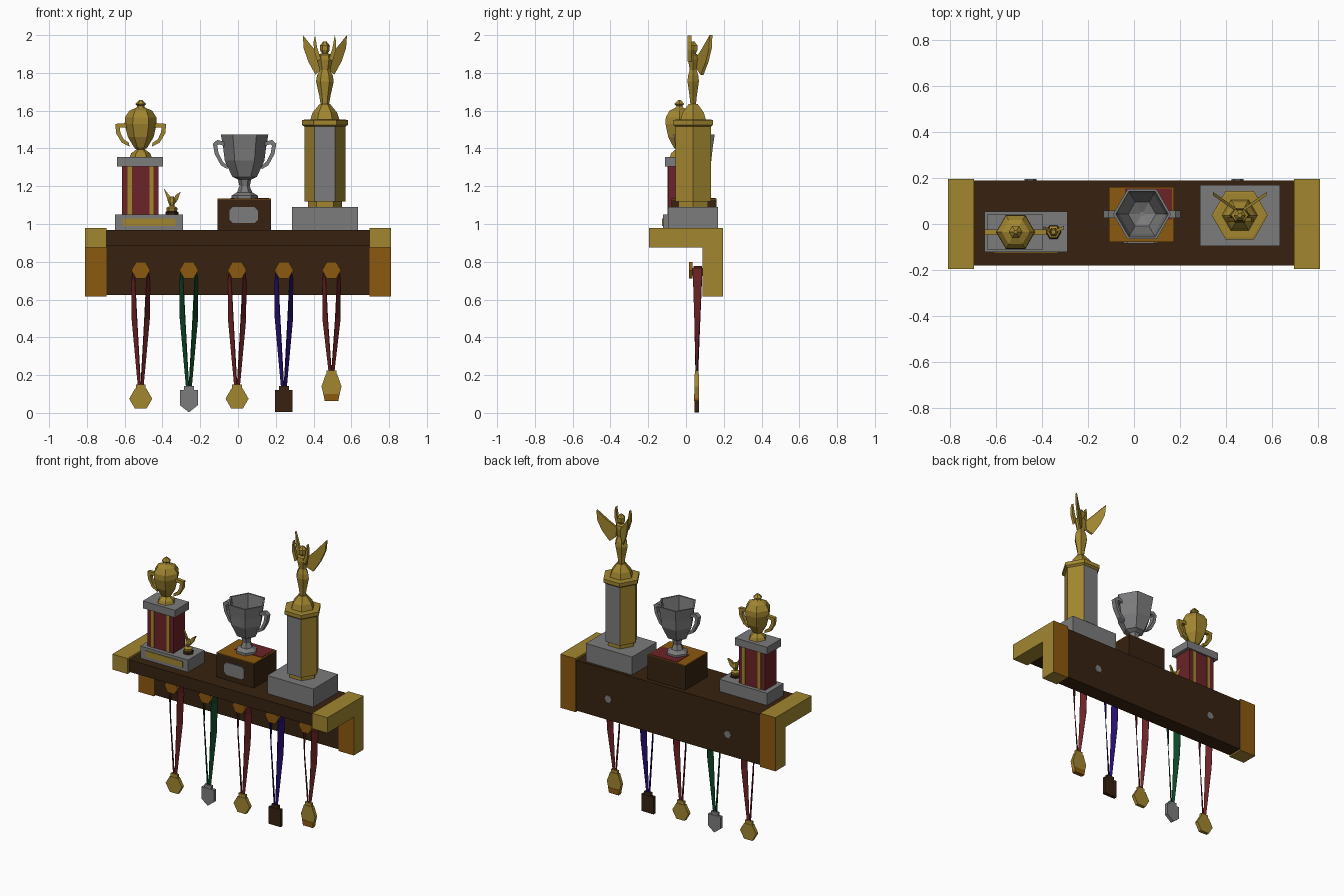
import bpy, bmesh, math
from mathutils import Vector

if "Cube" in bpy.data.objects:
    bpy.data.objects.remove(bpy.data.objects["Cube"])

def mat(name, r, g, b):
    m = bpy.data.materials.new(name)
    m.diffuse_color = (r, g, b, 1)
    m.use_nodes = True
    m.node_tree.nodes["Principled BSDF"].inputs["Base Color"].default_value = m.diffuse_color
    return m

GOLD = mat("gold", .36, .24, .03)
BRONZE = mat("bronze", .26, .10, .005)
WOOD = mat("dark_wood", .038, .016, .005)
SILVER = mat("silver", .20, .20, .205)
RED = mat("red", .15, .017, .02)
GREEN = mat("green", .004, .06, .018)
BLUE = mat("violet", .018, .004, .15)

def finish(name, bm, *mats, recalc=True):
    if recalc:
        bmesh.ops.recalc_face_normals(bm, faces=bm.faces)
    me = bpy.data.meshes.new(name)
    bm.to_mesh(me)
    bm.free()
    for m in mats:
        me.materials.append(m)
    ob = bpy.data.objects.new(name, me)
    bpy.context.collection.objects.link(ob)
    return ob

def prism(name, pts, a, b, m, axis='y', at=(0, 0), shear=0, mats=()):
    """Extrude a 2D outline from a to b along y (outline xz) or x (outline yz).
    shear pushes points back in y with distance from the centre line."""
    bm = bmesh.new()
    rings = []
    for d in (a, b):
        ring = []
        for u, v in pts:
            co = (at[0] + u, d + shear * abs(u), at[1] + v) if axis == 'y' else (d, at[0] + u, at[1] + v)
            ring.append(bm.verts.new(co))
        rings.append(ring)
    n = len(pts)
    bm.faces.new(rings[0])
    bm.faces.new(rings[1][::-1])
    for i in range(n):
        j = (i + 1) % n
        bm.faces.new((rings[0][i], rings[1][i], rings[1][j], rings[0][j]))
    return finish(name, bm, m, *mats)

def box(name, x0, x1, y0, y1, z0, z1, m):
    return prism(name, [(x0, z0), (x1, z0), (x1, z1), (x0, z1)], y0, y1, m)

def lathe(name, prof, x, y, m, n=6, sy=1, mats=()):
    """Faceted turning with closed ends; profile is (radius, z)."""
    bm = bmesh.new()
    rings = [[bm.verts.new((x + r * math.cos(2 * math.pi * i / n),
                            y + sy * r * math.sin(2 * math.pi * i / n), z)) for i in range(n)]
             for r, z in prof]
    for p, q in zip(rings, rings[1:]):
        for i in range(n):
            j = (i + 1) % n
            bm.faces.new((p[i], p[j], q[j], q[i]))
    bm.faces.new(rings[0][::-1])
    bm.faces.new(rings[-1])
    return finish(name, bm, m, *mats)

def hexagon(r, rz=None):
    return [(r * math.cos(i * math.pi / 3), (rz or r) * math.sin(i * math.pi / 3)) for i in range(6)]

def flip(pts, s):
    return [(s * u, v) for u, v in pts]

# ---- shelf: L-shaped timber with L-shaped end caps
def ell(y0, y1, yb, z0, z1, zb):
    return [(y0, zb), (y0, z1), (y1, z1), (y1, z0), (yb, z0), (yb, zb)]

prism("shelf_board", ell(-.18, .19, .09, .625, .967, .885), -.7, .7, WOOD, 'x')
for s, side in ((-1, "left"), (1, "right")):
    cap = prism(side + "_end_cap", ell(-.195, .195, .088, .615, .98, .875),
                s * .695, s * .81, GOLD, 'x', mats=(BRONZE,))
    for p in cap.data.polygons:     # front and back of the upright are bronze
        if abs(p.normal.y) > .9 and p.center.y > 0:
            p.material_index = 1
    prism(side + "_wall_screw", hexagon(.026), .185, .196, SILVER, at=(s * .45, .77))

# ---- hooks, ribbons and medals
def ribbon(name, x, z_end, m):
    bm = bmesh.new()
    # two edges of the band: (x1, y1, x2, y2, z)
    rows = [(0, .04, 0, .085, .776), (.036, .04, .038, .085, .765), (.03, .038, .047, .084, .70),
            (.02, .045, .047, .075, .50), (0, .053, .014, .06, z_end)]
    for s in (-1, 1):
        vs = [(bm.verts.new((x + s * a, b, z)), bm.verts.new((x + s * c, d, z)))
              for a, b, c, d, z in rows]
        for p, q in zip(vs, vs[1:]):
            bm.faces.new((p[0], p[1], q[1], q[0]))
    ob = finish(name, bm, m)
    mod = ob.modifiers.new("thickness", 'SOLIDIFY')
    mod.thickness = .004
    mod.offset = 0

shield = [(-.047, .12), (.047, .12), (.047, .04), (0, .003), (-.047, .04)]
square = [(-.046, .004), (.046, .004), (.046, .12), (-.046, .12)]
round_ = [(u, v + .075) for u, v in hexagon(.061)]
drop = [(-.036, .065), (.036, .065), (.043, .098), (.053, .14), (.03, .205), (-.03, .205), (-.053, .14), (-.043, .098)]
medals = [(-.515, round_, .125, GOLD, RED), (-.26, shield, .118, SILVER, GREEN),
          (-.005, round_, .125, GOLD, RED), (.243, square, .118, WOOD, BLUE),
          (.495, drop, .20, GOLD, RED)]
for i, (x, shape, top, m, rib) in enumerate(medals, 1):
    prism(f"hook_plate_{i}", hexagon(.05), .015, .035, BRONZE, at=(x, .755))
    box(f"hook_peg_{i}", x - .03, x + .03, .03, .095, .725, .768, WOOD)
    ribbon(f"ribbon_{i}", x, top + .015, rib)
    prism(f"medal_{i}", shape, .045, .068, m, at=(x, 0))
    box(f"medal_loop_{i}", x - .026, x + .026, .048, .065, top - .01, top + .025, m)
prism("medal_5_foot", [(-.036, .064), (.036, .064), (.043, .1), (-.043, .1)], .043, .07, BRONZE, at=(.495, 0))

# ---- left trophy: red column with a lidded cup
cx, cy = -.515, -.035
box("left_base", -.65, -.29, -.122, .055, .965, 1.05, SILVER)
box("left_base_plate", -.61, -.33, -.126, -.12, .99, 1.03, GOLD)
box("red_column", -.615, -.42, -.095, .03, 1.05, 1.305, RED)
for i, x in enumerate((-.573, -.458), 1):
    box(f"column_stripe_{i}", x - .011, x + .011, -.099, .034, 1.05, 1.305, GOLD)
box("left_cap", -.64, -.397, -.11, .042, 1.305, 1.355, SILVER)
lathe("lidded_cup", [(.058, 1.355), (.05, 1.375), (.022, 1.395), (.035, 1.405), (.068, 1.46),
                     (.085, 1.53), (.083, 1.565), (.06, 1.60), (.025, 1.615), (.018, 1.625),
                     (.03, 1.635), (.008, 1.657)], cx, cy, GOLD)
handle = [(.065, 1.535), (.135, 1.53), (.13, 1.48), (.10, 1.43), (.06, 1.41),
          (.062, 1.43), (.09, 1.448), (.108, 1.485), (.11, 1.512), (.065, 1.512)]
for s, side in ((-1, "left"), (1, "right")):
    prism(f"lidded_cup_{side}_handle", flip(handle, s), cy - .012, cy + .012, GOLD, at=(cx, 0))

# small winged figure on the left base
sx, sy = -.35, -.035
lathe("small_figure_foot", [(.034, 1.05), (.034, 1.062), (.018, 1.075)], sx, sy, WOOD)
lathe("small_figure_body", [(.028, 1.07), (.03, 1.085), (.012, 1.095), (.02, 1.12), (.01, 1.145)], sx, sy, GOLD)
for s, side in ((-1, "left"), (1, "right")):
    prism(f"small_figure_{side}_wing", flip([(0, 1.09), (.03, 1.125), (.046, 1.17), (.022, 1.155), (.004, 1.125)], s)
          if s > 0 else [(0, 1.09), (-.018, 1.11), (-.03, 1.15), (-.044, 1.19), (-.012, 1.15)],
          sy - .006, sy + .008, GOLD, at=(sx, 0), shear=.4)

# ---- middle trophy: open silver cup on a wooden block
cx, cy = .035, .043
box("middle_base", -.108, .175, -.078, .162, .965, 1.13, WOOD)
box("middle_base_top", -.108, .175, -.078, .162, 1.13, 1.134, BRONZE)
box("middle_base_red_inlay", -.04, .165, .02, .155, 1.132, 1.137, RED)
prism("middle_plaque", [(-.075, -.025), (-.058, -.042), (.058, -.042), (.075, -.025),
                        (.075, .025), (.058, .042), (-.058, .042), (-.075, .025)],
      -.084, -.077, SILVER, at=(.03, 1.047))
lathe("silver_cup", [(.07, 1.134), (.07, 1.15), (.04, 1.168), (.027, 1.20), (.035, 1.235), (.065, 1.25),
                     (.105, 1.335), (.113, 1.40), (.126, 1.475), (.114, 1.475), (.10, 1.38),
                     (.06, 1.28), (.01, 1.26)], cx, cy, SILVER)
handle = [(.105, 1.435), (.145, 1.445), (.168, 1.425), (.158, 1.37), (.125, 1.31), (.09, 1.29),
          (.09, 1.308), (.115, 1.33), (.138, 1.375), (.145, 1.415), (.135, 1.422), (.105, 1.412)]
for s, side in ((-1, "left"), (1, "right")):
    prism(f"silver_cup_{side}_handle", flip(handle, s), cy - .016, cy + .016, SILVER, at=(cx, 0))

# ---- right trophy: tall hexagonal column with a winged figure
cx, cy = .46, .038
box("right_base", .287, .635, -.095, .17, .965, 1.09, SILVER)
lathe("column_foot", [(.09, 1.09), (.09, 1.125)], cx, cy, GOLD)
col = lathe("tall_column", [(.108, 1.12), (.108, 1.525)], cx, cy, GOLD, mats=(SILVER,))
for p in col.data.polygons:     # front and back facets are silver
    if abs(p.normal.y) > .9:
        p.material_index = 1
lathe("column_cap", [(.108, 1.515), (.122, 1.525), (.122, 1.55), (.11, 1.552)], cx, cy, GOLD)
lathe("figure_dome", [(.078, 1.55), (.065, 1.59), (.04, 1.62), (.028, 1.635)], cx, cy, GOLD)
lathe("figure_body", [(.022, 1.63), (.03, 1.68), (.047, 1.755), (.042, 1.785), (.028, 1.815),
                      (.042, 1.87), (.038, 1.895), (.014, 1.905)], cx, cy, GOLD, sy=.75)
lathe("figure_head", [(.014, 1.90), (.025, 1.92), (.026, 1.945), (.01, 1.965)], cx, cy, GOLD)
for s, side in ((-1, "left"), (1, "right")):
    prism(f"figure_{side}_wing", flip([(.015, 1.88), (.06, 1.93), (.117, 2.0), (.112, 1.93), (.088, 1.86),
                                       (.05, 1.79), (.018, 1.82)], s),
          cy + .005, cy + .02, GOLD, at=(cx, 0), shear=.7)
    prism(f"figure_{side}_arm", flip([(.022, 1.875), (.04, 1.93), (.052, 1.998), (.06, 1.965), (.058, 1.92), (.04, 1.86)], s),
          cy - .03, cy - .01, GOLD, at=(cx, 0))
